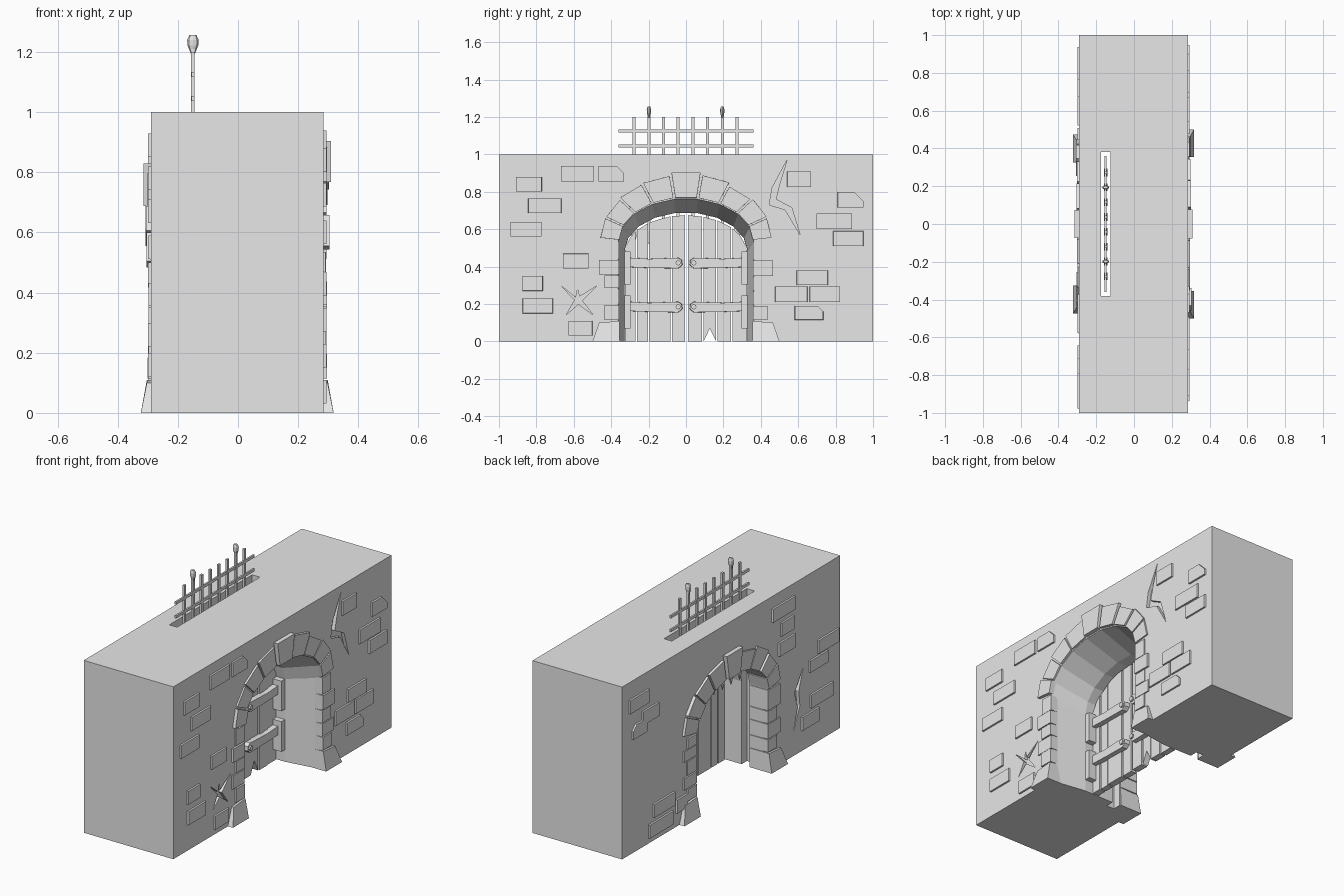
import bpy, bmesh, math, random

random.seed(4)
if "Cube" in bpy.data.objects:
    bpy.data.objects.remove(bpy.data.objects["Cube"])

stone = bpy.data.materials.new("plain grey")
stone.use_nodes = True
GREY = (0.8, 0.8, 0.8, 1)
stone.diffuse_color = GREY
stone.node_tree.nodes["Principled BSDF"].inputs["Base Color"].default_value = GREY

FRONT, BACK = 0.285, -0.29


def finish(name, bm):
    bmesh.ops.recalc_face_normals(bm, faces=bm.faces[:])
    mesh = bpy.data.meshes.new(name)
    bm.to_mesh(mesh)
    bm.free()
    mesh.materials.append(stone)
    obj = bpy.data.objects.new(name, mesh)
    bpy.context.collection.objects.link(obj)
    return obj


def loft(bm, rings):
    """Skin a list of equal point rings and cap both ends."""
    loops = [[bm.verts.new(p) for p in ring] for ring in rings]
    n = len(loops[0])
    for a, b in zip(loops, loops[1:]):
        for i in range(n):
            bm.faces.new((a[i], a[(i + 1) % n], b[(i + 1) % n], b[i]))
    bm.faces.new(loops[0])
    bm.faces.new(loops[-1][::-1])
    return loops


def prism(bm, pts, x0, x1, shrink=1.0):
    """Extrude a (y, z) outline along x; the x1 end may be scaled."""
    cy = sum(p[0] for p in pts) / len(pts)
    cz = sum(p[1] for p in pts) / len(pts)
    end = [(x1, cy + (y - cy) * shrink, cz + (z - cz) * shrink) for y, z in pts]
    return loft(bm, [[(x0, y, z) for y, z in pts], end])


def rect(y0, y1, z0, z1):
    return [(y0, z0), (y1, z0), (y1, z1), (y0, z1)]


def box(bm, x0, x1, y0, y1, z0, z1):
    return prism(bm, rect(y0, y1, z0, z1), x0, x1)


def arch_point(deg, a, spring, top):
    t = math.radians(deg)
    return (a * math.cos(t), spring + (top - spring) * math.sin(t))


def opening(x, a, spring, top):
    arc = [arch_point(d, a, spring, top) for d in range(0, 181, 20)]
    return [(x, y, z) for y, z in [(a, -0.1)] + arc + [(-a, -0.1)]]


def cut(target, name, bm):
    cutter = finish(name, bm)
    cutter.hide_render = True
    mod = target.modifiers.new(name, "BOOLEAN")
    mod.operation, mod.solver, mod.object = "DIFFERENCE", "EXACT", cutter
    bpy.context.view_layer.objects.active = target
    bpy.ops.object.modifier_apply(modifier=name)
    bpy.data.objects.remove(cutter)


# Wall block
bm = bmesh.new()
box(bm, BACK, FRONT, -1, 1, 0, 1)
wall = finish("wall", bm)

# Gateway tunnel, splayed on one side
bm = bmesh.new()
loft(bm, [opening(0.36, 0.375, 0.55, 0.79), opening(0.07, 0.33, 0.48, 0.69),
          opening(-0.36, 0.335, 0.48, 0.7)])
cut(wall, "tunnel_cutter", bm)

# Slot for the raised grille
bm = bmesh.new()
box(bm, -0.175, -0.125, -0.38, 0.38, -0.2, 1.2)
cut(wall, "slot_cutter", bm)

# Engraved cracks
bm = bmesh.new()
prism(bm, [(.54, .97), (.46, .82), (.445, .73), (.53, .705), (.61, .57),
           (.565, .715), (.48, .76), (.50, .84)], FRONT - 0.02, 0.35)
star = []
for ang, length in [(38, .13), (95, .06), (140, .12), (230, .10), (315, .11)]:
    for a, r in [(ang, length), (ang + 38, .02)]:
        t = math.radians(a)
        star.append((-.575 + r * math.cos(t), .22 + r * math.sin(t)))
prism(bm, star, FRONT - 0.02, 0.35)
prism(bm, [(-.66, .48), (-.58, .36), (-.61, .27), (-.57, .14), (-.63, .27),
           (-.62, .36)], BACK + 0.02, -0.35)
cut(wall, "crack_cutter", bm)


# Scattered bricks: (y0, y1, z0, z1, corner chamfer)
def bricks(name, rows, x, out):
    bm = bmesh.new()
    for y0, y1, z0, z1, c in rows:
        pts = [(y0, z0), (y1, z0), (y1, z1 - c), (y1 - c, z1), (y0, z1)] if c else rect(y0, y1, z0, z1)
        prism(bm, pts, x - out, x + out, 0.97)
    finish(name, bm)


bricks("right_side_bricks", [
    (-.91, -.77, .80, .88, 0), (-.845, -.665, .685, .765, 0), (-.94, -.77, .56, .64, 0),
    (-.67, -.49, .855, .94, 0), (-.47, -.33, .855, .94, .04), (.54, .67, .825, .91, 0),
    (.81, .95, .715, .80, .05), (.695, .89, .60, .685, 0), (.785, .95, .51, .59, 0),
    (.59, .76, .30, .38, 0), (.475, .65, .21, .295, 0), (.66, .825, .21, .295, 0),
    (.58, .735, .115, .19, .03), (-.875, -.765, .27, .35, 0), (-.875, -.71, .15, .23, 0),
    (-.66, -.52, .39, .47, 0), (-.63, -.5, .03, .11, 0)], FRONT, 0.01)
bricks("left_side_bricks", [
    (.76, .94, .82, .9, 0), (.67, .82, .71, .79, 0), (.78, .91, .66, .74, .03),
    (.54, .76, .03, .11, 0), (.52, .72, .135, .215, 0), (.41, .51, .08, .16, 0),
    (-.58, -.37, .85, .93, 0), (-.57, -.45, .74, .82, 0), (-.58, -.43, .63, .71, 0),
    (-.98, -.79, .51, .59, 0), (-.88, -.71, .43, .5, 0), (-.93, -.72, .22, .3, 0),
    (-.8, -.64, .12, .2, 0)], BACK, -0.01)


# Arch stones, jamb stones and flared feet around each mouth
def surround(side, x, s, inner, outer, depth):
    bm = bmesh.new()
    for k in range(9):
        d0, d1 = 20 * k + 0.7, 20 * k + 19.3
        key = k == 4
        rise = 0.025 if key else random.uniform(-0.012, 0.012)
        a, spring, top = outer
        o = (a + rise, spring, top + rise)
        pts = [arch_point(d, *inner) for d in (d0, d1)] + [arch_point(d, *o) for d in (d1, d0)]
        prism(bm, pts, x - s * depth, x + s * (0.025 if key else random.uniform(.008, .02)), 0.98)
    finish(side + "_arch_stones", bm)
    bm = bmesh.new()
    for m in (-1, 1):
        z, i = 0.115, 0
        while z < inner[1] - 0.03:
            top = min(z + random.uniform(.065, .09), inner[1])
            if inner[1] - top < 0.05:
                top = inner[1]
            w = outer[0] + (0.0 if i % 2 else -0.03)
            box(bm, x - s * depth, x + s * random.uniform(.006, .012),
                m * inner[0], m * w, z, top - 0.005)
            z, i = top, i + 1
    finish(side + "_jamb_stones", bm)
    bm = bmesh.new()
    for m in (-1, 1):
        loops = prism(bm, [(m * (inner[0] - .003), 0), (m * (outer[0] + .035), 0),
                           (m * outer[0], .1), (m * inner[0], .11)], x - s * depth, x + s * .013)
        for v in loops[1]:
            if v.co.z < 0.01:
                v.co.x += s * 0.02
    finish(side + "_foot_stones", bm)


surround("right_side", FRONT, 1, (.357, .54, .77), (.465, .55, .885), 0.06)
surround("left_side", BACK, -1, (.328, .48, .69), (.44, .5, .81), 0.11)


# Door leaves of planks following the arch
def head(y):
    return 0.48 + 0.205 * math.sqrt(max(0, 1 - (y / 0.33) ** 2))


for name, edges in [("left_leaf", (-.33, -.265, -.2, -.08, -.002)),
                    ("right_leaf", (.008, .09, .165, .245, .33))]:
    bm = bmesh.new()
    for i, (y0, y1) in enumerate(zip(edges, edges[1:])):
        y0, y1 = y0 + 0.004, y1 - 0.004
        mid = (y0 + y1) / 2
        pts = [(y0, 0), (y1, 0), (y1, head(y1) - .01), (mid, head(mid) - .012), (y0, head(y0) - .01)]
        if name == "right_leaf" and i == 1:
            pts.insert(1, (mid, 0.07))
        prism(bm, pts, -0.02, 0.02 - 0.004 * (i % 2))
    finish(name + "_planks", bm)

# Cross beams, pegs and hinge posts
for name, m in [("left", -1), ("right", 1)]:
    bm = bmesh.new()
    pegs = bmesh.new()
    posts = bmesh.new()
    for z in (0.185, 0.42):
        prism(bm, [(m * y, z + dz) for y, dz in [
            (.33, -.022), (.18, -.028), (.04, -.03), (.018, -.012), (.02, .015),
            (.04, .028), (.2, .022), (.33, .03)]], 0.0, 0.048, 0.97)
        box(posts, 0.0, 0.07, m * .297, m * .336, z - 0.115, z + 0.06)
        ring = [(m * .042 + .014 * math.cos(k * math.pi / 4),
                 z + .014 * math.sin(k * math.pi / 4)) for k in range(8)]
        prism(pegs, ring, 0.03, 0.058)
    finish(name + "_beams", bm)
    finish(name + "_pegs", pegs)
    finish(name + "_hinge_posts", posts)

# Raised grille: spiked bars, cross rails and two knobbed bars
GX = -0.15
bars = bmesh.new()
knobs = bmesh.new()
for i in range(8):
    y = -0.277 + 0.0785 * i
    tall = i in (1, 6)
    box(bars, GX - .006, GX + .006, y - .008, y + .008, 0.6, 1.21 if tall else 1.2)
    loft(bars, [[(GX + sx * w * .5, y + sy * w, z) for sx, sy in
                 ((-1, -1), (1, -1), (1, 1), (-1, 1))] for w, z in
                ((.01, .62), (.02, .59), (.002, .52))])
    if tall:
        loft(knobs, [[(GX + w * math.cos(k * math.pi / 4), y + .6 * w * math.sin(k * math.pi / 4), z)
                      for k in range(8)] for w, z in
                     ((.007, 1.195), (.018, 1.222), (.019, 1.24), (.012, 1.256))])
finish("grille_bars", bars)
finish("grille_knobs", knobs)
rails = bmesh.new()
for z in (1.125, 1.045, 0.965, 0.885, 0.805, 0.725):
    box(rails, GX - .005, GX + .005, -.36, .36, z - .008, z + .008)
finish("grille_rails", rails)
